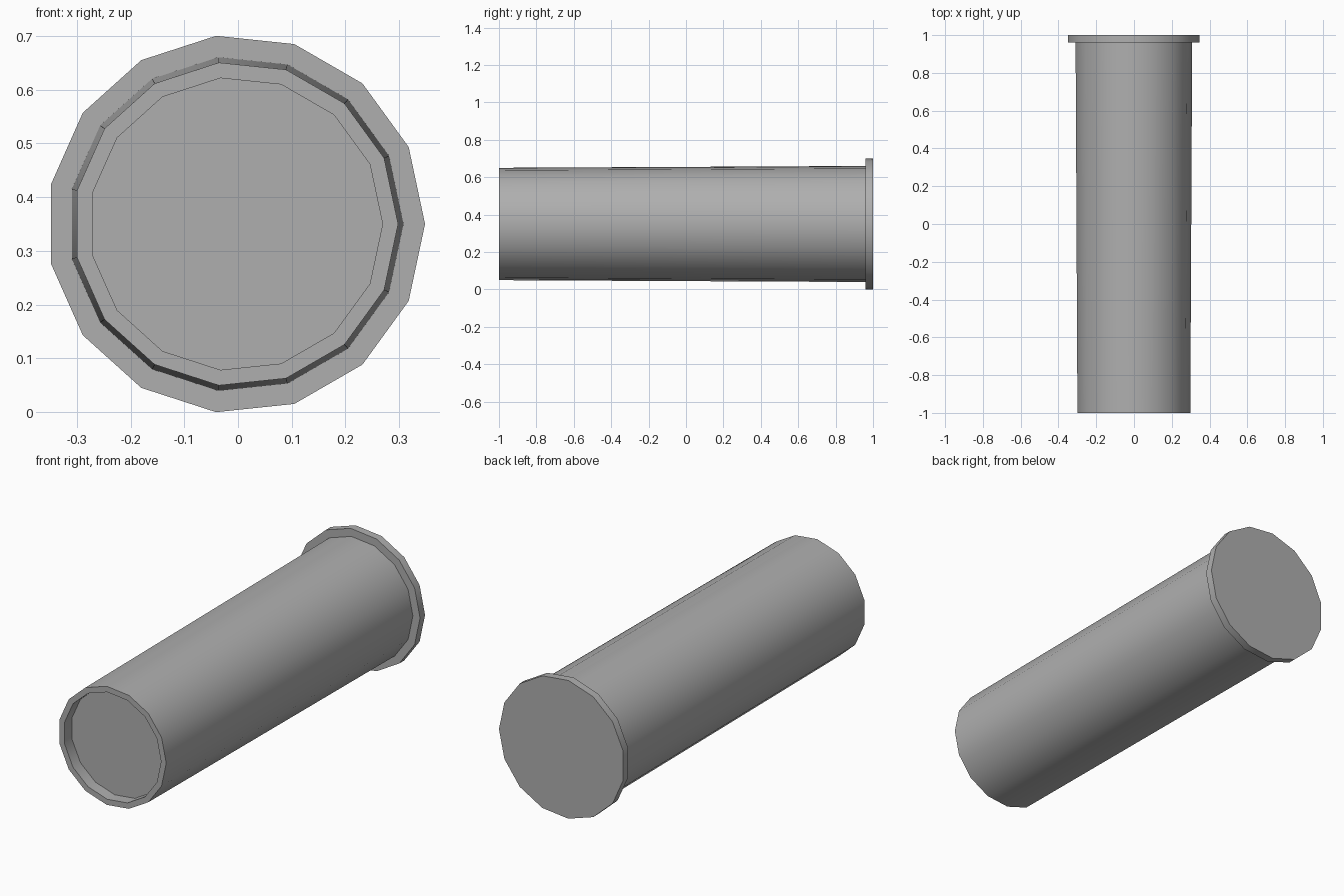
import bpy, bmesh, math

if "Cube" in bpy.data.objects:
    bpy.data.objects.remove(bpy.data.objects["Cube"])

SIDES = 15
CX, CZ = -0.004, 0.35

# Lathe profile as (radius, y): recessed floor, rim, tapered body, end flange
PROFILE = [
    (0.273, -0.94), (0.273, -1.0), (0.302, -1.0),
    (0.312, 0.96), (0.352, 0.96), (0.352, 1.0),
]


def lathe(name, profile):
    bm = bmesh.new()
    rings = []
    for r, y in profile:
        ring = []
        for i in range(SIDES):
            a = 2 * math.pi * i / SIDES
            ring.append(bm.verts.new((CX + r * math.cos(a), y, CZ + r * math.sin(a))))
        rings.append(ring)
    for a, b in zip(rings, rings[1:]):
        for i in range(SIDES):
            j = (i + 1) % SIDES
            bm.faces.new((a[i], a[j], b[j], b[i]))
    # Recessed floor at the front and closed cap at the back
    bm.faces.new(rings[0])
    bm.faces.new(rings[-1])
    bmesh.ops.recalc_face_normals(bm, faces=bm.faces)
    mesh = bpy.data.meshes.new(name)
    bm.to_mesh(mesh)
    bm.free()
    obj = bpy.data.objects.new(name, mesh)
    bpy.context.collection.objects.link(obj)
    return obj


# Flanged tube with smooth sides and crisp rims
tube = lathe("flanged_tube", PROFILE)
bpy.context.view_layer.objects.active = tube
tube.select_set(True)
bpy.ops.object.shade_smooth_by_angle(angle=math.radians(30))

# Dark grey finish
grey = bpy.data.materials.new("dark_grey")
grey.diffuse_color = (0.43, 0.43, 0.43, 1)
grey.use_nodes = True
grey.node_tree.nodes["Principled BSDF"].inputs["Base Color"].default_value = grey.diffuse_color
tube.data.materials.append(grey)
